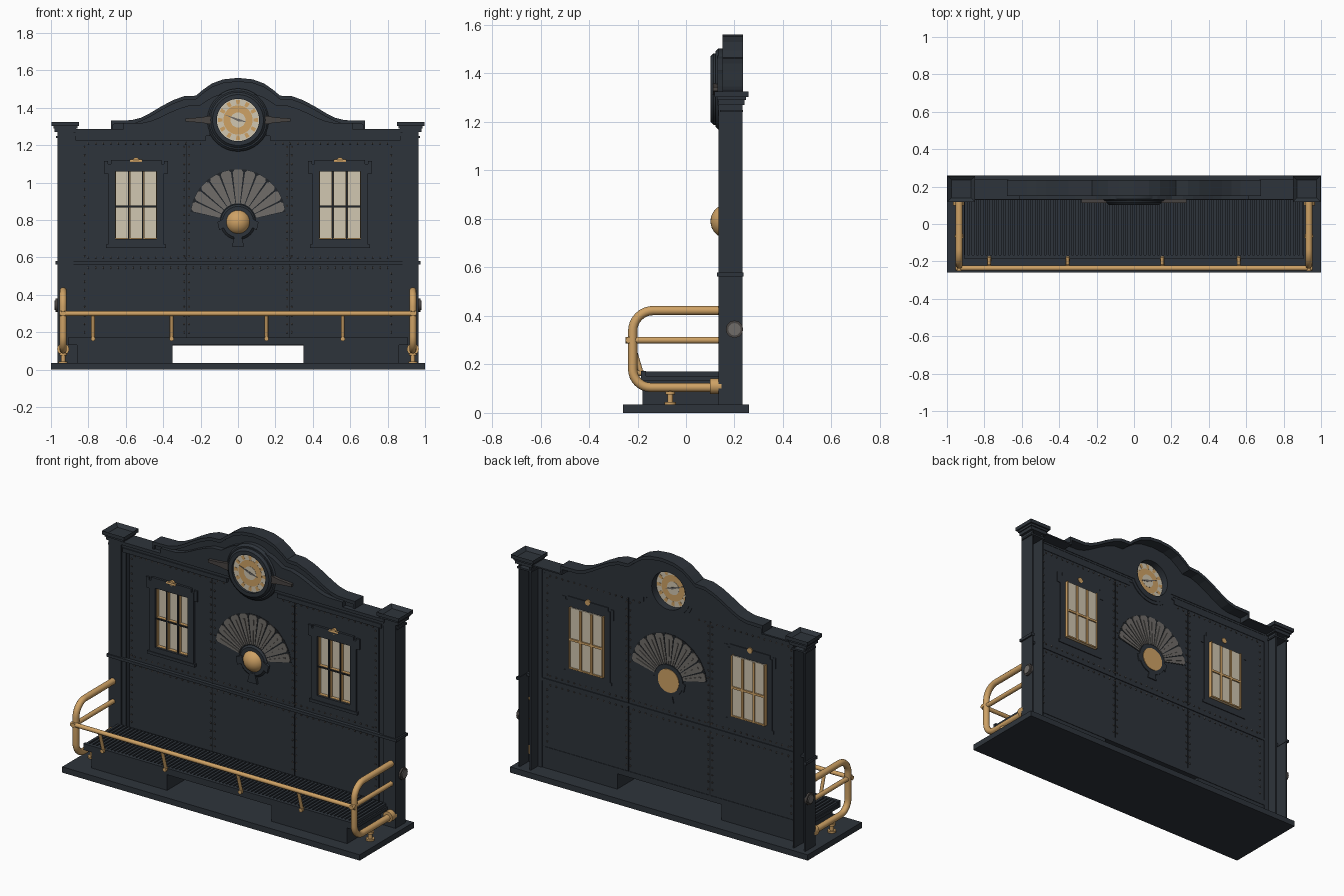
import bpy, bmesh, math
from mathutils import Matrix, Vector

if "Cube" in bpy.data.objects:
    bpy.data.objects.remove(bpy.data.objects["Cube"])

def material(name, rgb):
    m = bpy.data.materials.new(name)
    m.diffuse_color = (*rgb, 1)
    m.use_nodes = True
    m.node_tree.nodes["Principled BSDF"].inputs["Base Color"].default_value = m.diffuse_color
    return m

DARK = material("dark slate paint", (0.027, 0.034, 0.043))
BRASS = material("brass", (0.62, 0.36, 0.13))
CREAM = material("cream glass", (0.64, 0.57, 0.44))
GREY = material("worn grey metal", (0.16, 0.15, 0.14))
BRONZE = material("dark worn bronze", (0.065, 0.058, 0.055))
BLACK = material("black iron", (0.014, 0.017, 0.021))
S = (-1, 1)

def finish(bm, name, mat, smooth=False):
    bmesh.ops.recalc_face_normals(bm, faces=bm.faces)
    me = bpy.data.meshes.new(name)
    bm.to_mesh(me)
    bm.free()
    me.materials.append(mat)
    ob = bpy.data.objects.new(name, me)
    bpy.context.collection.objects.link(ob)
    if smooth:
        bpy.ops.object.select_all(action='DESELECT')
        bpy.context.view_layer.objects.active = ob
        ob.select_set(True)
        bpy.ops.object.shade_smooth_by_angle(angle=math.radians(40))
    return ob

def add_box(bm, b):
    x0, x1, y0, y1, z0, z1 = b
    mat = Matrix.Translation(((x0+x1)/2, (y0+y1)/2, (z0+z1)/2)) @ Matrix.Diagonal((x1-x0, y1-y0, z1-z0, 1))
    bmesh.ops.create_cube(bm, size=1, matrix=mat)

def boxes(name, items, mat, mirror=False):
    bm = bmesh.new()
    for b in items:
        add_box(bm, b)
        if mirror:
            add_box(bm, (-b[1], -b[0], *b[2:]))
    return finish(bm, name, mat)

def prism(name, polys, y0, y1, mat, mirror=False):
    bm = bmesh.new()
    for pts in polys + ([[(-x, z) for x, z in q] for q in polys] if mirror else []):
        f = bm.faces.new([bm.verts.new((x, y0, z)) for x, z in pts])
        r = bmesh.ops.extrude_face_region(bm, geom=[f])
        bmesh.ops.translate(bm, vec=(0, y1-y0, 0), verts=[v for v in r["geom"] if isinstance(v, bmesh.types.BMVert)])
    return finish(bm, name, mat)

def rods(name, segs, mat, n=16):
    """Cylinders given as (start, end, radius)."""
    bm = bmesh.new()
    for a, b, r in segs:
        a, b = Vector(a), Vector(b)
        q = Vector((0, 0, 1)).rotation_difference(b-a).to_matrix().to_4x4()
        bmesh.ops.create_cone(bm, cap_ends=True, segments=n, radius1=r, radius2=r, depth=(b-a).length,
                              matrix=Matrix.Translation((a+b)/2) @ q)
    return finish(bm, name, mat, True)

def bent_tube(name, pts, r, mat):
    cu = bpy.data.curves.new(name, 'CURVE')
    cu.dimensions, cu.bevel_depth, cu.bevel_resolution, cu.use_fill_caps = '3D', r, 4, True
    sp = cu.splines.new('POLY')
    sp.points.add(len(pts)-1)
    for p, c in zip(sp.points, pts):
        p.co = (*c, 1)
    tmp = bpy.data.objects.new(name + "_path", cu)
    bm = bmesh.new()
    bm.from_mesh(bpy.data.meshes.new_from_object(tmp))
    bpy.data.objects.remove(tmp)
    return finish(bm, name, mat, True)

def ring(name, cz, r0, r1, y0, y1, mat, n=48):
    bm = bmesh.new()
    prof = [(r0, y0), (r1-.012, y0), (r1, y0+.012), (r1, y1), (r0, y1)]
    rows = [[bm.verts.new((r*math.cos(i*math.tau/n), y, cz+r*math.sin(i*math.tau/n))) for r, y in prof] for i in range(n)]
    for i in range(n):
        a, b = rows[i], rows[(i+1) % n]
        for j in range(5):
            bm.faces.new((a[j], a[(j+1) % 5], b[(j+1) % 5], b[j]))
    return finish(bm, name, mat, True)

# Base and bench
boxes("base", [(-1, 1, -.26, .26, 0, .035)], DARK)
boxes("bench_supports", [(.35, .86, -.18, .16, .035, .135)], DARK, True)
boxes("bench_seat", [(-.91, .91, -.18, .14, .133, .152), (-.91, .91, -.185, -.165, .133, .172)], DARK)
boxes("seat_slats", [(-.905+i*.0242, -.89+i*.0242, -.165, .14, .15, .17) for i in range(75)], DARK)

# Thin front wall, open behind, with holes for windows and clock
CZ, R = 1.335, .14
def clock_arc(z0, z1, n=12):
    a, b = (math.asin(max(-1, min(1, (z-CZ)/R))) for z in (z0, z1))
    return [(R*math.cos(a+(b-a)*i/n), CZ+R*math.sin(a+(b-a)*i/n)) for i in range(n+1)]
W0, W1 = .15, .16
boxes("wall_lower", [(-.89, .89, W0, W1, .13, .7), (-.435, .435, W0, W1, .7, 1.06)], DARK)
boxes("wall_sides", [(.655, .89, W0, W1, .7, 1.06)], DARK, True)
prism("wall_upper", [[(0, 1.06), (.89, 1.06), (.89, 1.285)] + clock_arc(1.285, CZ-R)], W0, W1, DARK, True)
boxes("wall_bands", [(-.97, .97, .128, .165, .563, .58), (-.87, .87, .142, .163, .13, .165)], DARK)
boxes("post_collars", [(.955, .975, .128, .237, .563, .58)], DARK, True)
boxes("panel_seams", [(.272, .278, .147, .163, .165, 1.22)], BLACK, True)
boxes("pilasters", [(.852, .89, .142, .165, .035, 1.28), (.835, .842, .146, .163, .165, 1.22)], DARK, True)
boxes("cornice", [(.17, .87, .132, .163, 1.225, 1.25), (.15, .87, .138, .163, 1.25, 1.268),
                  (.14, .89, .13, .165, 1.268, 1.287), (.67, .89, .13, .237, 1.279, 1.287)], DARK, True)

# Channel-shaped corner posts, stepped caps with sunken tops, side bosses
boxes("posts", [(.88, .965, .135, .143, .035, 1.28), (.957, .965, .135, .232, .035, 1.28),
                (.88, .888, .135, .232, .035, 1.28)], DARK, True)
bm = bmesh.new()
for s in S:
    for w, z0, z1 in ((.05, 1.24, 1.25), (.057, 1.27, 1.29), (.064, 1.29, 1.303), (.074, 1.303, 1.325)):
        add_box(bm, (s*.923-w, s*.923+w, .188-w*.94, .188+w*.94, z0, z1))
tops = [f for f in bm.faces if f.calc_center_median().z > 1.324]
bmesh.ops.inset_individual(bm, faces=tops, thickness=.03)
bmesh.ops.translate(bm, vec=(0, 0, -.018), verts=[v for f in tops for v in f.verts])
finish(bm, "post_caps", DARK)
rods("side_bosses", [((s*.96, .2, .345), (s*.976, .2, .345), .036) for s in S], BRONZE, 12)
rods("side_boss_caps", [((s*.97, .2, .345), (s*.982, .2, .345), .026) for s in S], GREY, 12)

# Curved pediment: front sheet, deep top strip, smaller raised copy in front
half = [(.68, 1.28), (.68, 1.332), (.57, 1.334), (.52, 1.347), (.47, 1.372), (.41, 1.408), (.35, 1.44), (.29, 1.462),
        (.225, 1.465), (.19, 1.495), (.14, 1.53), (.08, 1.552), (0, 1.56)]
notch = clock_arc(1.28, CZ+R)[::-1]
prism("pediment", [half + notch], .16, .168, DARK, True)
prism("pediment_inner", [[(x*.9, 1.28+(z-1.28)*.73) for x, z in half] + notch], .13, .162, DARK, True)
strip = [[half[k], half[k+1], (half[k+1][0], half[k+1][1]-.02), (half[k][0], half[k][1]-.02)] for k in range(1, len(half)-1)]
prism("pediment_top_strip", strip + [[(.68, 1.28), (.68, 1.332), (.668, 1.332), (.668, 1.28)]], .15, .235, DARK, True)

# Clock, a thin face seen from both sides
def disc(name, r, y0, y1, mat):
    return rods(name, [((0, y0, CZ), (0, y1, CZ), r)], mat, 48)
ring("clock_rim", CZ, .113, .148, .102, .168, DARK)
ring("clock_hood", CZ, .14, .168, .122, .165, DARK)
disc("clock_face", .116, .117, .123, CREAM)
disc("clock_middle", .078, .116, .124, BRASS)
disc("clock_centre", .04, .115, .125, CREAM)
ticks = []
for k in range(12):
    a = k*math.tau/12
    pt = lambda r, d: (r*math.cos(a+d), CZ+r*math.sin(a+d))
    ticks.append([pt(.082, -.1), pt(.107, -.1), pt(.107, .1), pt(.082, .1)])
prism("clock_ticks", ticks, .116, .124, BRASS)
hands = [[(.004, CZ-.008), (-.075, CZ+.03), (-.003, CZ+.008)], [(-.004, CZ-.006), (.05, CZ-.012), (.002, CZ+.008)]]
prism("clock_hands", hands, .113, .127, GREY)
prism("clock_wings", [[(.14, CZ-.024), (.2, CZ-.014), (.28, CZ-.008), (.28, CZ+.008), (.2, CZ+.014), (.14, CZ+.024)]],
      .112, .15, BRONZE, True)

# Windows: recessed panes with brass bars
for s, side in ((-1, "left"), (1, "right")):
    c = s*.545
    rel = lambda items: [(c+b[0], c+b[1], *b[2:]) for b in items]
    boxes(side + "_window_pane", rel([(-.112, .112, .172, .178, .695, 1.065)]), CREAM)
    boxes(side + "_window_frame", rel([(-.15, -.11, .138, .165, .66, 1.1), (.11, .15, .138, .165, .66, 1.1),
          (-.15, .15, .138, .165, 1.06, 1.1), (-.15, .15, .138, .165, .66, .7)]), DARK)
    boxes(side + "_window_hood_and_sill", rel([(-.16, .16, .134, .165, .652, .67), (-.135, .135, .136, .165, 1.1, 1.122),
          (-.172, -.15, .14, .163, 1.05, 1.115), (.15, .172, .14, .163, 1.05, 1.115)]), DARK)
    bars = [(-.044, -.031), (.031, .044)]
    boxes(side + "_window_bars", rel([(a, b, .152, .186, .7, 1.06) for a, b in bars] + [(-.11, .11, .152, .186, .866, .879)]
          + [(-.114, -.107, .152, .186, .695, 1.065), (.107, .114, .152, .186, .695, 1.065),
             (-.11, .11, .152, .186, .695, .703)]), BRASS)
    boxes(side + "_window_bar_fronts", rel([(a+.001, b-.003, .148, .153, .7, 1.06) for a, b in bars]
          + [(-.11, .11, .148, .153, .868, .877)]), BLACK)
    rods(side + "_window_crest", [((c, .136, 1.118), (c, .168, 1.118), .017),
                                  ((c-.032, .142, 1.115), (c+.032, .142, 1.115), .008)], BRASS)

# Fan vent with domed brass hub
FZ, N = .79, 11
blades, ribs = [], []
def fan_pt(a, r, grow=0):
    k = r if r < .2 else .25 + .03*math.sin(a) + grow
    return (k*math.cos(a), FZ + k*math.sin(a))
a0, a1 = math.radians(12), math.radians(168)
step = (a1-a0)/N
for i in range(N):
    b, e = a0+i*step+.018, a0+(i+1)*step-.018
    blades.append([fan_pt(b, .1), fan_pt(b, 1, -.012), fan_pt(b+.04, 1), fan_pt(e-.04, 1), fan_pt(e, 1, -.012), fan_pt(e, .1)])
    m = (b+e)/2
    ribs.append([fan_pt(m-.02, .1), fan_pt(m-.02, 1, -.03), fan_pt(m+.02, 1, -.03), fan_pt(m+.02, .1)])
prism("fan_blades", blades, .145, .165, GREY)
prism("fan_ribs", ribs, .141, .169, GREY)
prism("fan_backing", [[fan_pt(a0+i*step, 1, .004) for i in range(N+1)] + [fan_pt(a1, .08), fan_pt(a0, .08)]], .148, .162, BLACK)
ring("fan_collar", FZ, .062, .095, .138, .166, DARK)
prism("fan_lugs", [[(-.018, .72), (-.032, .66), (.032, .66), (.018, .72)]]
      + [[(s*.06, .77), (s*.1, .745), (s*.11, .79), (s*.07, .81)] for s in S], .135, .166, DARK)
bm = bmesh.new()
bmesh.ops.create_uvsphere(bm, u_segments=32, v_segments=16, radius=.071, matrix=Matrix.Translation((0, .172, FZ)))
cut = bmesh.ops.bisect_plane(bm, geom=bm.verts[:]+bm.edges[:]+bm.faces[:], plane_co=(0, .17, 0), plane_no=(0, 1, 0), clear_outer=True)
bmesh.ops.contextual_create(bm, geom=[g for g in cut["geom_cut"] if isinstance(g, bmesh.types.BMEdge)])
finish(bm, "fan_hub", BRASS, True)

# Rivets on both wall faces
spots = [(-.8+i*.04, z) for i in range(41) for z in (.545, .6)]
spots += [(s*x, .2+i*.045) for s in S for x in (.82, .262, .288) for i in range(23) if abs(.2+i*.045-.57) > .03]
spots += [(s*(.2+i*.04), 1.21) for s in S for i in range(16)]
bm = bmesh.new()
for x, z in spots:
    for y in (W0, W1):
        bmesh.ops.create_uvsphere(bm, u_segments=6, v_segments=4, radius=.006, matrix=Matrix.Translation((x, y, z)))
finish(bm, "rivets", BRONZE, True)

# Brass side loops with rounded corners
def corner(cy, cz, r, start):
    return [(cy+r*math.cos(start+k*math.pi/16), cz+r*math.sin(start+k*math.pi/16)) for k in range(9)]
path = [(.15, .422)] + corner(-.135, .337, .085, math.pi/2) + corner(-.145, .18, .075, math.pi) + [(.15, .105)]
for s, side in ((-1, "left"), (1, "right")):
    x = s*.935
    bent_tube(side + "_rail_loop", [(x, y, z) for y, z in path], .019, BRASS)
    rods(side + "_rail_fittings", [((x, -.25, .3), (x, .15, .3), .014), ((x, .1, .11), (x, .146, .11), .032),
         ((x, -.065, .035), (x, -.065, .1), .012), ((x, -.065, .035), (x, -.065, .045), .024),
         ((x, -.065, .075), (x, -.065, .088), .02)], BRASS)
    boxes(side + "_rail_back_plate", [(x-.01, x+.01, .14, .149, .2, .42)], BRASS)

# Front foot rail and its brackets
rods("front_rail", [((-.955, -.236, .3), (.955, -.236, .3), .013)], BRASS)
rods("front_rail_brackets", [((x, -.225, .3), (x, -.185, .165), .01) for x in (-.775, -.355, .152, .56)]
     + [((x, -.2, .165), (x, -.175, .165), .012) for x in (-.775, -.355, .152, .56)], BRASS)
